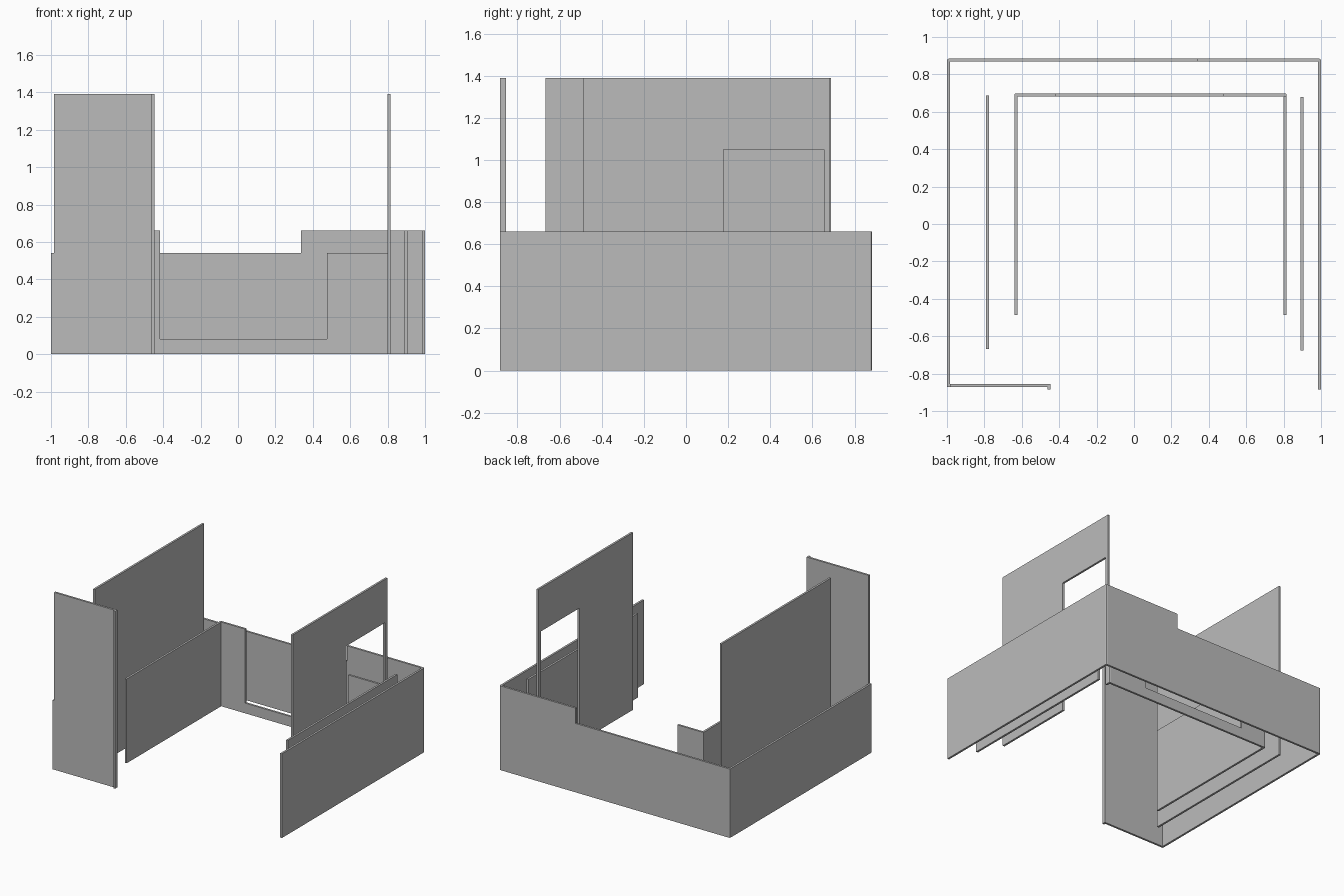
import bpy
import bmesh

cube = bpy.data.objects.get("Cube")
if cube:
    bpy.data.objects.remove(cube, do_unlink=True)

grey = bpy.data.materials.new("plain grey")
grey.use_nodes = True
colour = (0.5, 0.5, 0.5, 1.0)
grey.diffuse_color = colour
grey.node_tree.nodes["Principled BSDF"].inputs["Base Color"].default_value = colour

T = 0.016                              # wall thickness
FULL, HIGH, LOW, SILL = 1.39, 0.66, 0.54, 0.08
BACK = 0.884


def wall(name, axis, start, profile, thick=T, round_back=False):
    """Extrude an elevation profile (run, height) along the thickness axis."""
    def place(run, depth, z):
        return (depth, run, z) if axis == "x" else (run, depth, z)

    bm = bmesh.new()
    near = [bm.verts.new(place(r, start, z)) for r, z in profile]
    far = [bm.verts.new(place(r, start + thick, z)) for r, z in profile]
    bm.faces.new(near)
    bm.faces.new(far[::-1])
    n = len(profile)
    for i in range(n):
        j = (i + 1) % n
        bm.faces.new((near[j], near[i], far[i], far[j]))
    bmesh.ops.recalc_face_normals(bm, faces=bm.faces)
    if round_back:
        # Soften the upright outer corners at the two ends
        ends = (min(r for r, z in profile), max(r for r, z in profile))
        edges = [e for e in bm.edges
                 if all(v.co.y > start + thick / 2 for v in e.verts)
                 and any(all(abs(v.co.x - x) < 1e-4 for v in e.verts) for x in ends)]
        bmesh.ops.bevel(bm, geom=edges, offset=T * 0.6, segments=2,
                        profile=0.5, affect="EDGES")
    mesh = bpy.data.meshes.new(name)
    bm.to_mesh(mesh)
    bm.free()
    mesh.materials.append(grey)
    obj = bpy.data.objects.new(name, mesh)
    bpy.context.collection.objects.link(obj)
    return obj


def panel(a, b, height):
    return [(a, 0), (b, 0), (b, height), (a, height)]


# Outer enclosure: stepped back wall and two side walls
wall("outer_back_wall", "y", BACK - T,
     [(-1, 0), (1, 0), (1, HIGH), (0.337, HIGH), (0.337, LOW), (-1, LOW)],
     round_back=True)
wall("outer_left_wall", "x", 1 - T, panel(-BACK, BACK - T, HIGH))
wall("outer_right_wall", "x", -1, panel(-0.871, BACK - T, LOW))

# Tall front panel with a short return at its free end
wall("front_panel", "y", -0.871, panel(-1 + T, -0.462, FULL))
wall("front_panel_return", "x", -0.462, panel(-BACK, -0.855, FULL))

# Inner enclosure: back wall with a wide window, doorway on the left side
wall("inner_back_wall", "y", 0.683,
     [(-0.64, 0), (0.816, 0), (0.816, LOW), (0.477, LOW), (0.477, SILL),
      (-0.416, SILL), (-0.416, HIGH), (-0.64, HIGH)], round_back=True)
wall("inner_right_wall", "x", -0.64, panel(-0.487, 0.683, HIGH))
wall("inner_left_doorway_wall", "x", 0.80,
     [(-0.487, 0), (0.178, 0), (0.178, 1.05), (0.655, 1.05), (0.655, 0),
      (0.683, 0), (0.683, FULL), (-0.487, FULL)])

# Free-standing side partitions
wall("right_partition", "x", -0.791, panel(-0.667, 0.688, FULL))
wall("left_partition", "x", 0.89, panel(-0.675, 0.68, HIGH))
